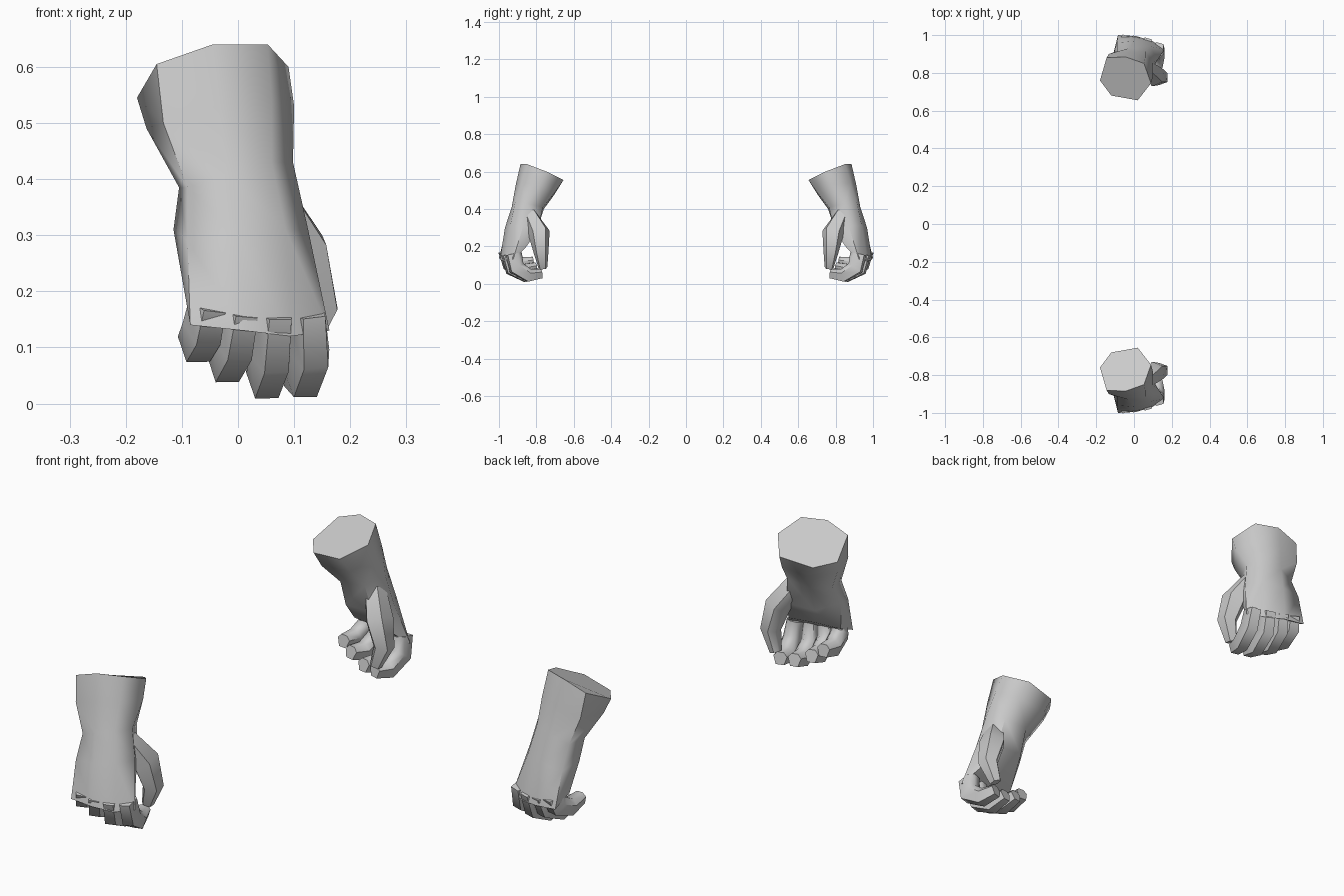
import bpy, bmesh, math
from mathutils import Vector

if "Cube" in bpy.data.objects:
    bpy.data.objects.remove(bpy.data.objects["Cube"])

grey = bpy.data.materials.new("light_grey")
grey.diffuse_color = (0.6, 0.6, 0.6, 1)
grey.use_nodes = True
grey.node_tree.nodes["Principled BSDF"].inputs["Base Color"].default_value = grey.diffuse_color


def loft(name, rings, angle):
    """Skin a stack of equal-sized rings, cap the ends, mirror to the other hand."""
    bm = bmesh.new()
    rows = [[bm.verts.new(p) for p in ring] for ring in rings]
    n = len(rows[0])
    for a, b in zip(rows, rows[1:]):
        for i in range(n):
            j = (i + 1) % n
            bm.faces.new((a[i], a[j], b[j], b[i]))
    bm.faces.new(rows[0])
    bm.faces.new(rows[-1])
    bmesh.ops.recalc_face_normals(bm, faces=bm.faces)
    mesh = bpy.data.meshes.new(name)
    bm.to_mesh(mesh)
    bm.free()
    mesh.materials.append(grey)
    ob = bpy.data.objects.new(name, mesh)
    bpy.context.collection.objects.link(ob)
    bpy.ops.object.select_all(action='DESELECT')
    ob.select_set(True)
    bpy.context.view_layer.objects.active = ob
    bpy.ops.object.shade_smooth_by_angle(angle=math.radians(angle))
    m = ob.modifiers.new("other_hand", 'MIRROR')
    m.use_axis = (False, True, False)
    m.use_mirror_merge = False


def digit(name, path, sizes, side):
    """Six-sided finger swept along a path; sizes are (half width, half thickness)."""
    pts = [Vector(p) for p in path]
    rings = []
    for i, p in enumerate(pts):
        t = (pts[min(i + 1, len(pts) - 1)] - pts[max(i - 1, 0)]).normalized()
        s = Vector(side)
        s = (s - t * s.dot(t)).normalized()
        u = t.cross(s)
        w, h = sizes[i]
        rings.append([p + s * w * a + u * h * b for a, b in
                      ((-1, -.35), (-.6, 1), (.6, 1), (1, -.35), (.5, -1), (-.5, -1))])
    loft(name, rings, 55)


# Forearm stump, wrist and palm
loft("forearm_and_palm", [
    [(-.145, -.88, .605), (-.045, -.885, .64), (.053, -.85, .64), (.09, -.745, .60),
     (.02, -.655, .555), (-.12, -.68, .535), (-.18, -.76, .545)],
    [(-.133, -.90, .50), (-.035, -.91, .53), (.06, -.88, .54), (.1, -.78, .53),
     (.04, -.70, .49), (-.10, -.705, .475), (-.163, -.785, .49)],
    [(-.09, -.915, .385), (-.02, -.932, .41), (.06, -.915, .43), (.098, -.85, .43),
     (.06, -.765, .41), (-.05, -.76, .40), (-.105, -.83, .385)],
    [(-.09, -.96, .29), (0, -.968, .30), (.085, -.94, .31), (.125, -.87, .31),
     (.08, -.79, .29), (-.05, -.795, .29), (-.115, -.88, .31)],
    [(-.085, -1, .14), (.01, -.995, .13), (.095, -.97, .12), (.163, -.925, .13),
     (.12, -.86, .19), (0, -.865, .20), (-.09, -.91, .18)],
], 60)

# Curled fingers
side = (.96, .28, 0)
fingers = {
    "index_finger": [(.125, -.92, .16), (.13, -.905, .085), (.118, -.84, .045), (.10, -.775, .055)],
    "middle_finger": [(.065, -.945, .16), (.06, -.925, .08), (.05, -.855, .043), (.04, -.785, .06)],
    "ring_finger": [(.005, -.955, .165), (-.005, -.94, .105), (-.02, -.87, .072), (-.03, -.80, .09)],
    "little_finger": [(-.052, -.96, .175), (-.06, -.95, .135), (-.072, -.885, .108), (-.075, -.815, .12)],
}
for name, path in fingers.items():
    digit(name, path, [(.034, .04), (.037, .04), (.035, .034), (.028, .025)], side)

# Thumb hanging beside the palm
digit("thumb",
      [(.06, -.835, .37), (.115, -.785, .275), (.143, -.775, .17), (.112, -.765, .085)],
      [(.04, .035), (.058, .042), (.040, .034), (.024, .02)], (0, 1, 0))
